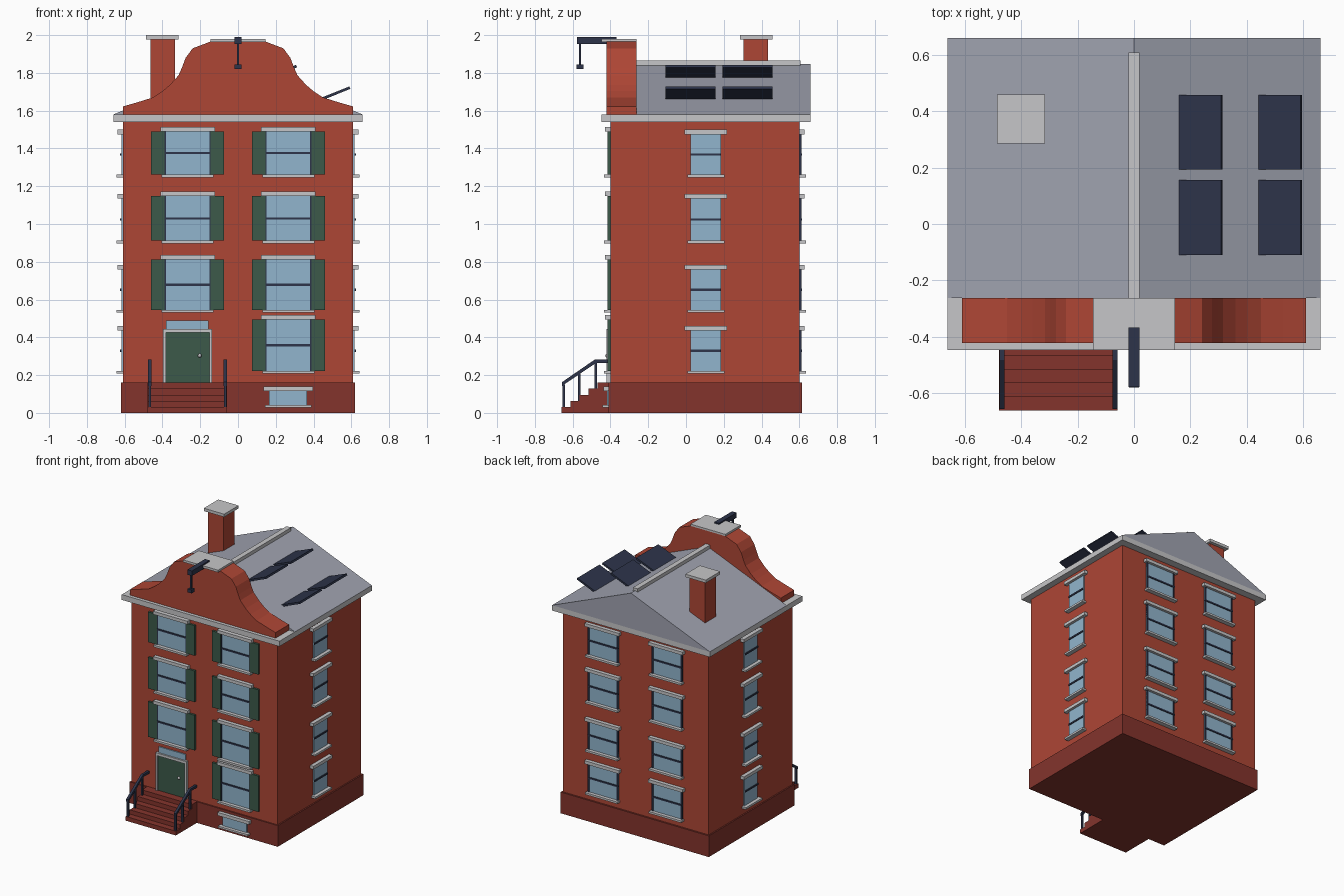
import bpy, bmesh, math
from mathutils import Matrix

if "Cube" in bpy.data.objects:
    bpy.data.objects.remove(bpy.data.objects["Cube"])


def material(name, r, g, b):
    lin = [((c / 255 + 0.055) / 1.055) ** 2.4 for c in (r, g, b)]
    m = bpy.data.materials.new(name)
    m.diffuse_color = (*lin, 1)
    m.use_nodes = True
    m.node_tree.nodes["Principled BSDF"].inputs["Base Color"].default_value = m.diffuse_color
    return m


BRICK = material("red_brick", 174, 70, 53)
PLINTH = material("dark_red_brick", 132, 52, 44)
TRIM = material("pale_stone", 198, 198, 200)
SLATE = material("grey_slate", 160, 163, 176)
GLASS = material("blue_glass", 145, 181, 205)
GREEN = material("green_paint", 60, 90, 74)
NAVY = material("dark_navy", 45, 52, 74)


def finish(name, bm, mat):
    bmesh.ops.recalc_face_normals(bm, faces=bm.faces)
    me = bpy.data.meshes.new(name)
    bm.to_mesh(me)
    bm.free()
    me.materials.append(mat)
    ob = bpy.data.objects.new(name, me)
    bpy.context.collection.objects.link(ob)
    return ob


def box(name, x, y, z, mat):
    """Box from (min, max) ranges on each axis."""
    bm = bmesh.new()
    c = [(a + b) / 2 for a, b in (x, y, z)]
    s = [abs(b - a) for a, b in (x, y, z)]
    bmesh.ops.create_cube(bm, size=1, matrix=Matrix.Translation(c) @ Matrix.Diagonal((*s, 1)))
    return finish(name, bm, mat)


def prism(name, profile, axis, a, b, mat):
    """Extrude a profile along 'x' (profile is y,z) or 'y' (profile is x,z)."""
    bm = bmesh.new()
    def pt(p, t):
        return (t, p[0], p[1]) if axis == "x" else (p[0], t, p[1])
    face = bm.faces.new([bm.verts.new(pt(p, a)) for p in profile])
    ext = bmesh.ops.extrude_face_region(bm, geom=[face])
    move = (b - a, 0, 0) if axis == "x" else (0, b - a, 0)
    bmesh.ops.translate(bm, vec=move, verts=[v for v in ext["geom"] if isinstance(v, bmesh.types.BMVert)])
    return finish(name, bm, mat)


def on_wall(name, side, u, d, z, mat):
    """Box on a wall: u runs along the wall, d is the distance outwards."""
    if side == "front":
        box(name, u, (-0.40 - d[1], -0.40 - d[0]), z, mat)
    elif side == "back":
        box(name, u, (0.60 + d[0], 0.60 + d[1]), z, mat)
    elif side == "right":
        box(name, (0.61 + d[0], 0.61 + d[1]), u, z, mat)
    else:
        box(name, (-0.61 - d[1], -0.61 - d[0]), u, z, mat)


def window(side, c, z0, z1, half, lintel, sill, jambs=False, shutters=False):
    n = side + "_window_"
    on_wall(n + "glass", side, (c - half, c + half), (-0.01, 0.008), (z0, z1), GLASS)
    zm = (z0 + z1) / 2
    on_wall(n + "bar", side, (c - half, c + half), (0, 0.014), (zm - 0.006, zm + 0.006), NAVY)
    on_wall(n + "lintel", side, (c - lintel, c + lintel), (-0.01, 0.028), (z1, z1 + 0.024), TRIM)
    on_wall(n + "sill", side, (c - sill, c + sill), (-0.01, 0.034), (z0 - 0.015, z0), TRIM)
    for s in (-1, 1):
        if jambs:
            on_wall(n + "jamb", side, (c + s * (half - 0.012), c + s * half), (-0.01, 0.012), (z0, z1), NAVY)
        if shutters:
            on_wall("shutter", side, (c + s * 0.121, c + s * 0.194), (-0.01, 0.016), (z0, z1), GREEN)


# Body, plinth and cornice
box("plinth", (-0.62, 0.62), (-0.41, 0.613), (0, 0.16), PLINTH)
box("walls", (-0.61, 0.61), (-0.40, 0.60), (0.15, 1.55), BRICK)
box("cornice", (-0.66, 0.66), (-0.447, 0.658), (1.54, 1.58), TRIM)

# Windows
sills = (1.262, 0.912, 0.546, 0.223)
front_tops = (1.49, 1.147, 0.812, 0.494)
other_tops = (1.475, 1.136, 0.759, 0.436)
for i, z0 in enumerate(sills):
    for c in (-0.267, 0.267):
        window("back", c, z0, other_tops[i], 0.127, 0.144, 0.135, jambs=True)
        if c > 0 or i < 3:
            window("front", c, z0, front_tops[i], 0.127, 0.144, 0.137, jambs=True, shutters=True)
    for side in ("left", "right"):
        window(side, 0.105, z0, other_tops[i], 0.08, 0.113, 0.098)

# Basement window
on_wall("basement_glass", "front", (0.163, 0.365), (0, 0.018), (0.042, 0.117), GLASS)
on_wall("basement_lintel", "front", (0.134, 0.396), (0, 0.036), (0.117, 0.141), TRIM)
on_wall("basement_sill", "front", (0.142, 0.388), (0, 0.042), (0.028, 0.042), TRIM)

# Door with surround, transom and knob
on_wall("door", "front", (-0.382, -0.152), (-0.01, 0.010), (0.16, 0.425), GREEN)
for u in ((-0.396, -0.382), (-0.152, -0.138)):
    on_wall("door_jamb", "front", u, (-0.01, 0.02), (0.16, 0.445), TRIM)
on_wall("door_head", "front", (-0.396, -0.138), (-0.01, 0.02), (0.425, 0.445), TRIM)
on_wall("transom_glass", "front", (-0.38, -0.155), (-0.01, 0.008), (0.445, 0.49), GLASS)
bm = bmesh.new()
bmesh.ops.create_uvsphere(bm, u_segments=10, v_segments=6, radius=0.011,
                          matrix=Matrix.Translation((-0.203, -0.417, 0.303)))
finish("door_knob", bm, TRIM)

# Front steps
steps = [(-0.40, 0)]
for i in range(5):
    y = -0.66 + i * 0.048
    steps += [(y, i * 0.032), (y, (i + 1) * 0.032)]
steps.append((-0.40, 0.16))
prism("front_steps", steps, "x", -0.478, -0.058, PLINTH)

# Railings
rail = [(-0.656, 0.143), (-0.656, 0.163), (-0.482, 0.283), (-0.405, 0.283), (-0.405, 0.265), (-0.476, 0.265)]
for x in (-0.467, -0.068):
    prism("handrail", rail, "x", x - 0.009, x + 0.009, NAVY)
    for y, z0, z1 in ((-0.648, 0.03, 0.15), (-0.565, 0.06, 0.21), (-0.478, 0.12, 0.27)):
        box("rail_post", (x - 0.007, x + 0.007), (y - 0.007, y + 0.007), (z0, z1), NAVY)

# Pitched roof and ridge cap
prism("roof", [(-0.66, 1.58), (0.66, 1.58), (0, 1.848)], "y", -0.262, 0.658, SLATE)
box("ridge_cap", (-0.019, 0.019), (-0.262, 0.607), (1.835, 1.866), TRIM)

# Curved front gable
half = [(0.61, 1.58), (0.61, 1.622), (0.53, 1.645), (0.45, 1.67), (0.40, 1.703), (0.36, 1.737), (0.315, 1.787),
        (0.298, 1.825), (0.277, 1.88), (0.24, 1.93), (0.145, 1.966)]
prism("gable", half + [(-x, z) for x, z in reversed(half)], "y", -0.422, -0.262, BRICK)
box("gable_cap", (-0.146, 0.146), (-0.447, -0.262), (1.963, 1.98), TRIM)

# Hoist beam with hook
box("hoist_beam", (-0.019, 0.019), (-0.578, -0.367), (1.952, 1.99), NAVY)
box("hoist_rod", (-0.006, 0.006), (-0.567, -0.555), (1.83, 1.96), NAVY)
box("hoist_hook", (-0.018, 0.018), (-0.579, -0.543), (1.82, 1.845), NAVY)

# Chimney
box("chimney", (-0.463, -0.333), (0.304, 0.434), (1.60, 1.98), BRICK)
box("chimney_cap", (-0.486, -0.316), (0.286, 0.458), (1.978, 2.0), TRIM)

# Solar panels, tilted up towards the outside
for x, z in ((0.236, 1.806), (0.518, 1.692)):
    for y in (0.023, 0.325):
        panel = box("solar_panel", (-0.08, 0.08), (-0.132, 0.132), (-0.007, 0.007), NAVY)
        panel.location = (x, y, z)
        panel.rotation_euler = (0, -math.radians(22), 0)
